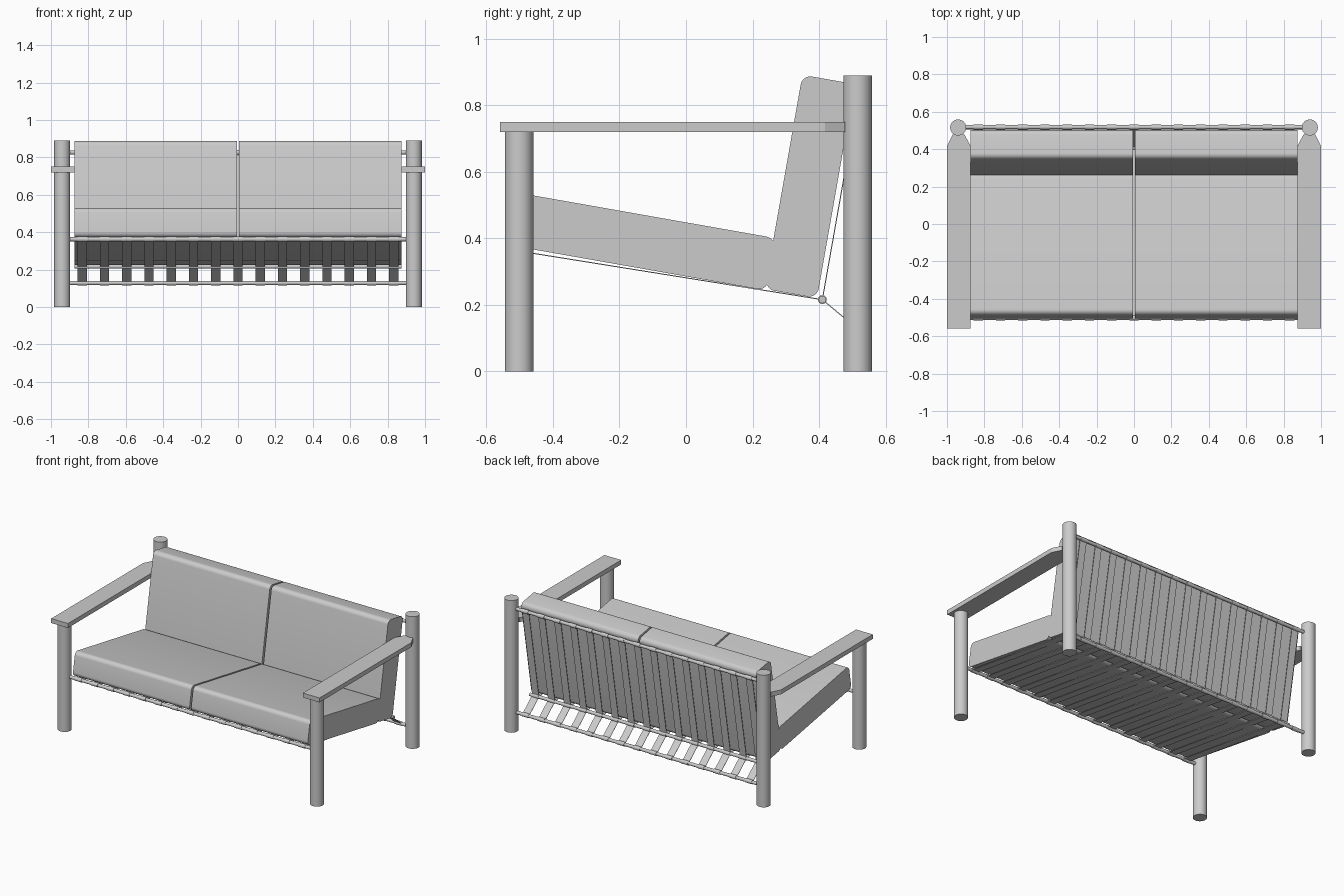
import bpy, bmesh, math
from mathutils import Vector

if "Cube" in bpy.data.objects:
    bpy.data.objects.remove(bpy.data.objects["Cube"])

TILT = math.radians(10)
U = Vector((math.cos(TILT), -math.sin(TILT)))   # along seat, in (y, z)
V = Vector((math.sin(TILT), math.cos(TILT)))    # up from seat, in (y, z)


def smooth(ob):
    bpy.ops.object.select_all(action='DESELECT')
    ob.select_set(True)
    bpy.context.view_layer.objects.active = ob
    bpy.ops.object.shade_smooth_by_angle(angle=math.radians(35))


def prism(name, points, axis, lo, hi):
    """Extrude a 2D outline along x (points are y,z) or z (points are x,y)."""
    bm = bmesh.new()
    make = (lambda a, b: (lo, a, b)) if axis == 'X' else (lambda a, b: (a, b, lo))
    face = bm.faces.new([bm.verts.new(make(*p)) for p in points])
    ext = bmesh.ops.extrude_face_region(bm, geom=[face])
    verts = [g for g in ext['geom'] if isinstance(g, bmesh.types.BMVert)]
    shift = (hi - lo, 0, 0) if axis == 'X' else (0, 0, hi - lo)
    bmesh.ops.translate(bm, verts=verts, vec=shift)
    bmesh.ops.recalc_face_normals(bm, faces=bm.faces)
    me = bpy.data.meshes.new(name)
    bm.to_mesh(me)
    bm.free()
    ob = bpy.data.objects.new(name, me)
    bpy.context.collection.objects.link(ob)
    return ob


def rounded(origin, length, height, r, seg=8):
    """Rounded rectangle tilted with the seat; origin is its lower front corner."""
    pts = []
    corners = [(length - r, r, -90), (length - r, height - r, 0),
               (r, height - r, 90), (r, r, 180)]
    for cu, cv, start in corners:
        for i in range(seg + 1):
            a = math.radians(start + 90 * i / seg)
            pts.append(Vector(origin) + U * (cu + r * math.cos(a)) + V * (cv + r * math.sin(a)))
    return pts


def cylinder(name, r, depth, loc, along_x=False, sides=32):
    rot = (0, math.pi / 2, 0) if along_x else (0, 0, 0)
    bpy.ops.mesh.primitive_cylinder_add(vertices=sides, radius=r, depth=depth,
                                        location=loc, rotation=rot)
    ob = bpy.context.object
    ob.name = name
    smooth(ob)
    return ob


# Posts and armrests, both sides
for side, s in (("left", -1), ("right", 1)):
    cylinder(f"front_post_{side}", 0.043, 0.72, (s * 0.94, -0.502, 0.36))
    cylinder(f"back_post_{side}", 0.043, 0.89, (s * 0.94, 0.516, 0.445))
    cx = s * 0.9375
    outline = [(cx - 0.0625, -0.56), (cx + 0.0625, -0.56), (cx + 0.0625, 0.418),
               (cx + 0.032, 0.478), (cx - 0.032, 0.478), (cx - 0.0625, 0.418)]
    prism(f"armrest_{side}", outline, 'Z', 0.72, 0.75)

# Seat and back cushions
for side, lo, hi in (("left", -0.875, -0.006), ("right", 0.006, 0.875)):
    smooth(prism(f"seat_cushion_{side}", rounded((-0.511, 0.376), 0.765, 0.16, 0.028), 'X', lo, hi))
    smooth(prism(f"back_cushion_{side}", rounded((0.2365, 0.248), 0.16, 0.654, 0.03), 'X', lo, hi))

# Cross rods
front, middle = Vector((-0.502, 0.362)), Vector((0.41, 0.216))
low, top = Vector((0.516, 0.128)), Vector((0.518, 0.826))
for name, p, length in (("front_rod", front, 1.82), ("middle_rod", middle, 1.75),
                        ("lower_back_rod", low, 1.82), ("upper_back_rod", top, 1.82)):
    cylinder(name, 0.011, length, (0, p.x, p.y), True, 20)


# Straps between the rods, with loops around the rods
def strap(name, a, b, x):
    d = (b - a).normalized()
    n = Vector((-d.y, d.x)) * 0.0015
    prism(name, [a - n, b - n, b + n, a + n], 'X', x - 0.025, x + 0.025)


for i in range(15):
    x = (i - 7) * 0.119
    strap(f"seat_strap_{i + 1}", front, middle, x)
    strap(f"back_strap_{i + 1}", middle, top, x)
    strap(f"lower_strap_{i + 1}", middle, low, x)
    for name, p in (("front", front), ("middle", middle), ("lower", low), ("upper", top)):
        cylinder(f"{name}_strap_loop_{i + 1}", 0.0135, 0.05, (x, p.x, p.y), True, 16)
